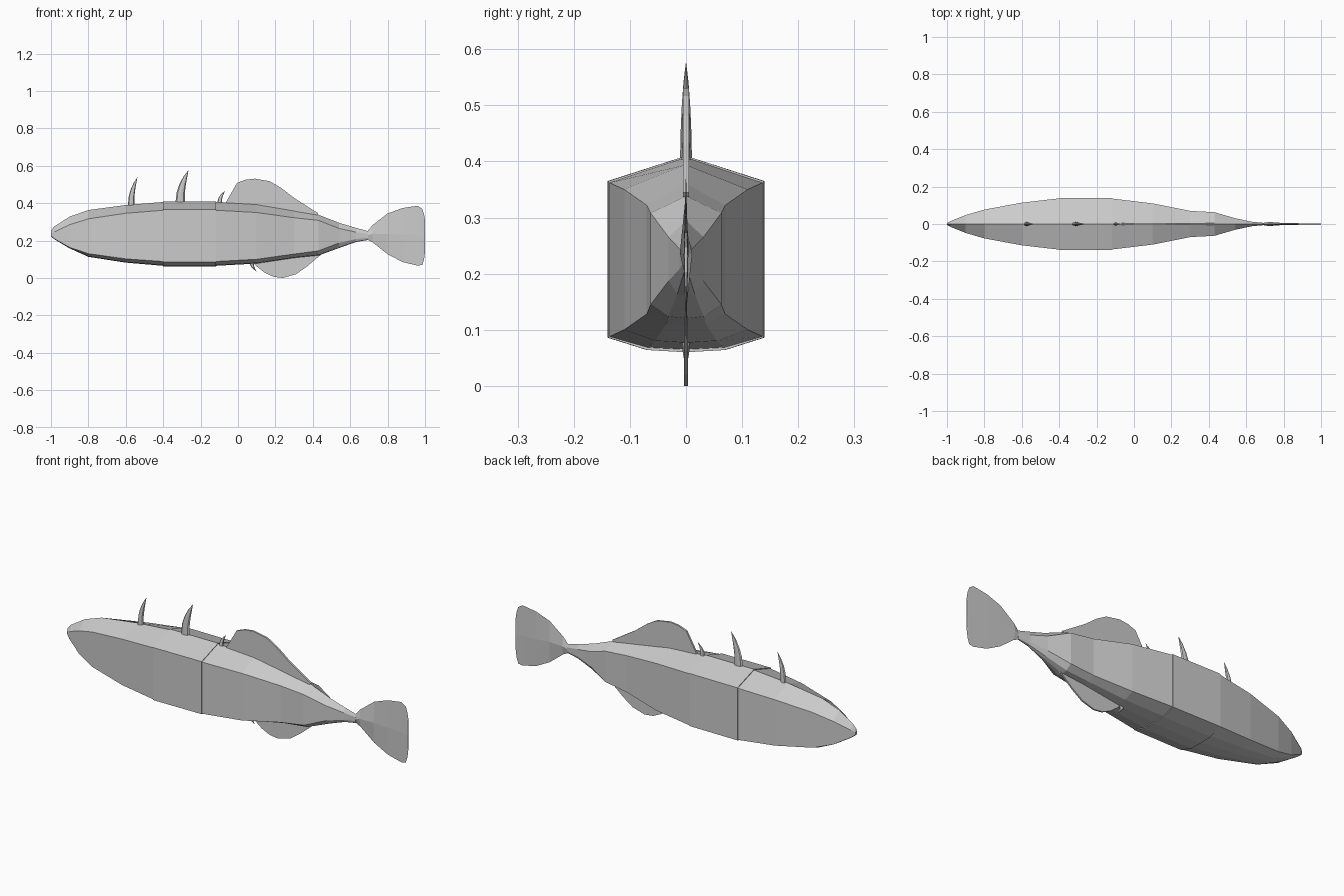
import bpy, bmesh, math

if "Cube" in bpy.data.objects:
    bpy.data.objects.remove(bpy.data.objects["Cube"])

grey = bpy.data.materials.new("plain grey")
grey.diffuse_color = (0.6, 0.6, 0.6, 1)
grey.use_nodes = True
grey.node_tree.nodes["Principled BSDF"].inputs["Base Color"].default_value = grey.diffuse_color


def loft(name, rings):
    """Skin a list of equal-sized point rings and cap both ends."""
    bm = bmesh.new()
    vr = [[bm.verts.new(p) for p in r] for r in rings]
    n = len(vr[0])
    for a, b in zip(vr, vr[1:]):
        for i in range(n):
            j = (i + 1) % n
            bm.faces.new((a[i], a[j], b[j], b[i]))
    bm.faces.new(vr[0])
    bm.faces.new(list(reversed(vr[-1])))
    bmesh.ops.recalc_face_normals(bm, faces=bm.faces)
    return finish(name, bm)


def finish(name, bm):
    me = bpy.data.meshes.new(name)
    bm.to_mesh(me)
    bm.free()
    me.materials.append(grey)
    ob = bpy.data.objects.new(name, me)
    bpy.context.collection.objects.link(ob)
    return ob


def plate(name, pts, half):
    """Thin fin from an x-z outline."""
    return loft(name, [[(x, y, z) for x, z in pts] for y in (-half, half)])


def section(x, top, sh, lo, bot, w):
    """Body cross-section: ridge, shoulders, straight sides, keel."""
    k = bot + (lo - bot) * 0.15
    half = [(w, sh), (w, lo), (w * 0.5, k)]
    pts = [(0, top)] + half + [(0, bot)] + [(-y, z) for y, z in reversed(half)]
    return [(x, y, z) for y, z in pts]


# body in three armour pieces
head = [(-1, .255, .238, .226, .222, .005), (-.98, .277, .247, .209, .206, .016),
        (-.9, .328, .285, .163, .158, .048), (-.8, .363, .316, .13, .113, .077),
        (-.6, .39, .346, .102, .082, .114), (-.4, .406, .362, .088, .065, .137)]
middle = [(-.4, .41, .365, .086, .06, .14), (-.117, .41, .365, .086, .06, .138)]
rear = [(-.117, .407, .362, .088, .065, .136), (.1, .394, .35, .1, .077, .11),
        (.3, .36, .322, .128, .107, .07), (.43, .338, .308, .145, .12, .063),
        (.54, .295, .265, .187, .16, .031), (.63, .268, .245, .208, .192, .012),
        (.695, .25, .236, .215, .203, .006)]
for name, rows in (("head", head), ("middle_body", middle), ("rear_body", rear)):
    loft(name, [section(*r) for r in rows])

# tail fin, thicker at its root
tail = [(.69, .248, .205, .006), (.72, .283, .19, .011), (.8, .345, .127, .005),
        (.88, .374, .085, .004), (.96, .386, .066, .003), (.985, .37, .07, .003),
        (.995, .34, .1, .003), (1, .31, .14, .003)]
loft("tail_fin", [[(x, 0, t), (x, d, (t + b) / 2), (x, 0, b), (x, -d, (t + b) / 2)]
                  for x, t, b, d in tail])

# back and belly fins
plate("back_fin", [(-.07, .395), (-.05, .43), (-.005, .508), (.04, .525), (.09, .531),
                   (.17, .517), (.23, .482), (.3, .428), (.43, .345), (.41, .32), (.1, .37)], .005)
plate("belly_fin", [(.07, .09), (.1, .062), (.14, .03), (.19, .006), (.24, 0), (.31, .02),
                    (.37, .062), (.42, .105), (.47, .145), (.4, .15), (.2, .11)], .004)


def spine(name, x, z, width, dx, dz, thick):
    """Curved thorn sweeping backwards."""
    rings = []
    for t, s in ((-.12, 1), (.3, .85), (.55, .68), (.8, .4), (1, .02)):
        cx = x + dx * max(t, 0) ** 2
        rings.append([(cx + width * s * math.cos(a), thick * s * math.sin(a), z + dz * t)
                      for a in (math.tau * i / 8 for i in range(8))])
    return loft(name, rings)


spine("front_spine", -.572, .392, .018, .034, .147, .011)
spine("main_spine", -.31, .408, .026, .045, .168, .011)
spine("small_spine", -.098, .405, .013, .028, .06, .008)
spine("belly_spine", .072, .085, .012, .027, -.05, .008)
